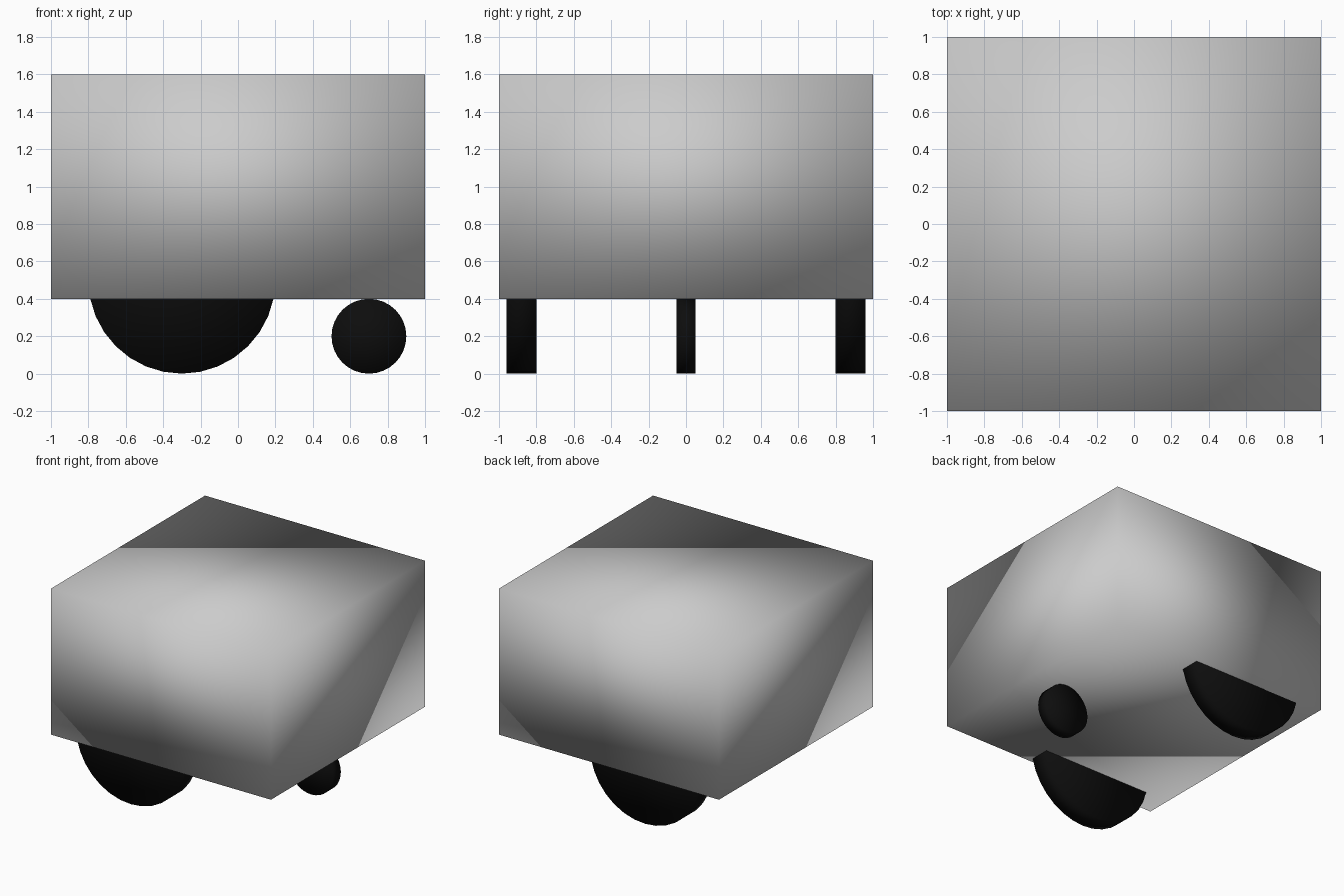
import bpy
import math

if "Cube" in bpy.data.objects:
    bpy.data.objects.remove(bpy.data.objects["Cube"])


def smooth(obj):
    for p in obj.data.polygons:
        p.use_smooth = True


rubber = bpy.data.materials.new("black_rubber")
rubber.diffuse_color = (0.004, 0.004, 0.004, 1)
rubber.use_nodes = True
rubber.node_tree.nodes["Principled BSDF"].inputs["Base Color"].default_value = rubber.diffuse_color


def wheel(name, x, y, radius, width):
    bpy.ops.mesh.primitive_cylinder_add(
        vertices=32, radius=radius, depth=width, end_fill_type='TRIFAN',
        location=(x, y, radius), rotation=(math.pi / 2, 0, 0))
    obj = bpy.context.object
    obj.name = name
    obj.data.materials.append(rubber)
    smooth(obj)


# Box body, smooth shaded across its corners
bpy.ops.mesh.primitive_cube_add(size=2, location=(0, 0, 1))
body = bpy.context.object
body.name = "body"
body.scale.z = 0.6
bpy.ops.object.transform_apply(location=False, rotation=False, scale=True)
smooth(body)

# Large drive wheels, partly sunk into the body
for side, label in ((-1, "front"), (1, "back")):
    wheel(label + "_drive_wheel", -0.3, side * 0.88, 0.5, 0.16)

# Small caster wheel
wheel("caster_wheel", 0.7, 0, 0.2, 0.1)
